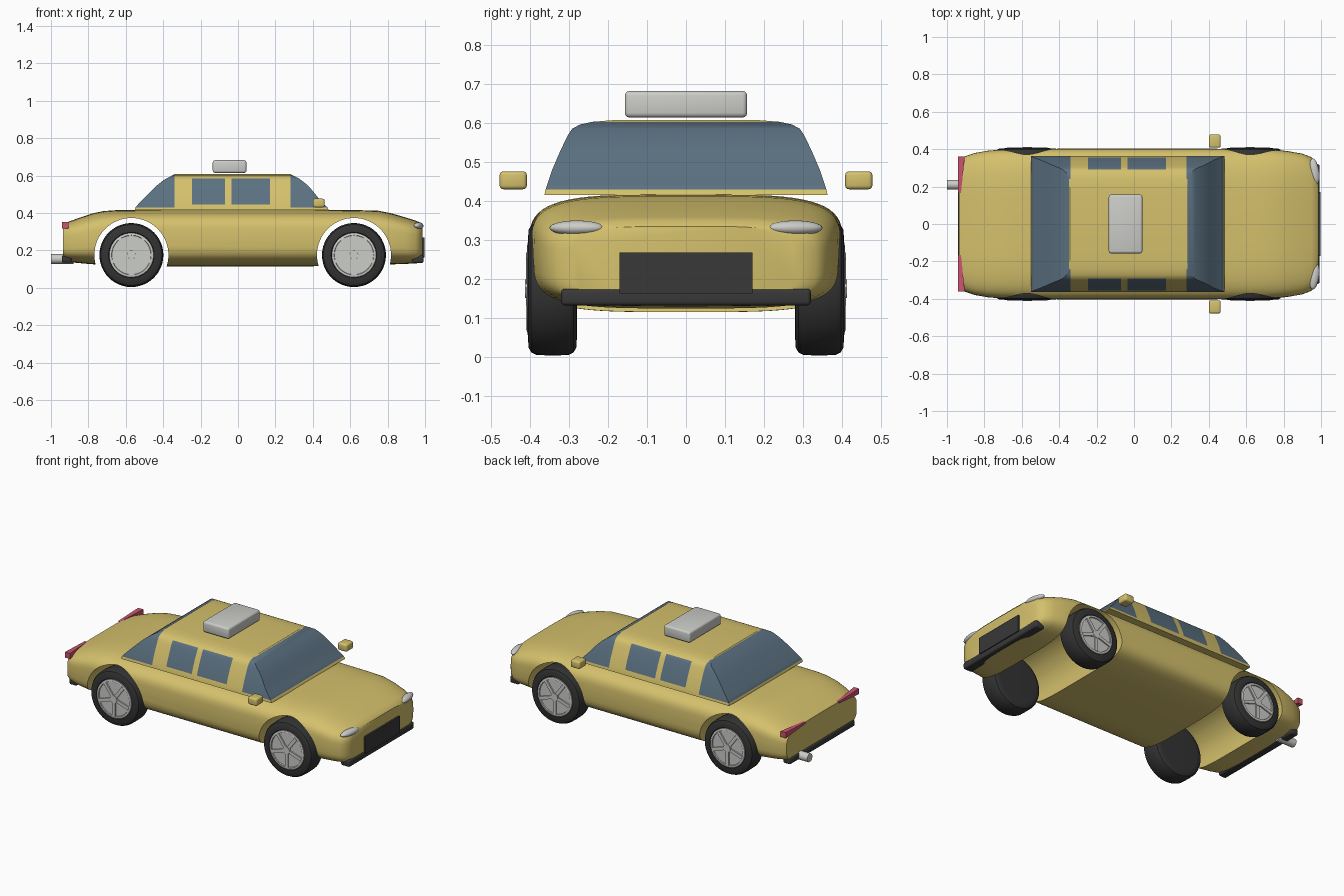
import bpy, bmesh, math
from mathutils import Matrix

if "Cube" in bpy.data.objects:
    bpy.data.objects.remove(bpy.data.objects["Cube"])


def material(name, rgb):
    m = bpy.data.materials.new(name)
    m.diffuse_color = (*rgb, 1)
    m.use_nodes = True
    m.node_tree.nodes["Principled BSDF"].inputs["Base Color"].default_value = m.diffuse_color
    return m


YELLOW = material("yellow paint", (0.66, 0.53, 0.15))
GLASS = material("blue glass", (0.105, 0.165, 0.22))
RUBBER = material("black rubber", (0.033, 0.033, 0.033))
TRIM = material("dark trim", (0.04, 0.04, 0.04))
SILVER = material("light grey", (0.60, 0.61, 0.58))
RED = material("tail red", (0.60, 0.09, 0.16))


def finish(name, bm, mats, angle=35):
    bmesh.ops.recalc_face_normals(bm, faces=bm.faces)
    me = bpy.data.meshes.new(name)
    bm.to_mesh(me)
    bm.free()
    ob = bpy.data.objects.new(name, me)
    bpy.context.collection.objects.link(ob)
    for m in mats:
        me.materials.append(m)
    smooth(ob, angle)
    return ob


def smooth(ob, angle=35):
    bpy.ops.object.select_all(action='DESELECT')
    ob.select_set(True)
    bpy.context.view_layer.objects.active = ob
    bpy.ops.object.shade_smooth_by_angle(angle=math.radians(angle))


def loft(rings, caps=True):
    """Skin closed rings of points into one shell."""
    bm = bmesh.new()
    rows = [[bm.verts.new(p) for p in r] for r in rings]
    n = len(rows[0])
    for a, b in zip(rows, rows[1:]):
        for i in range(n):
            j = (i + 1) % n
            bm.faces.new((a[i], a[j], b[j], b[i]))
    if caps:
        bm.faces.new(rows[0])
        bm.faces.new(rows[-1])
    return bm


def box(name, lo, hi, mat, bevel=0.0):
    bm = bmesh.new()
    bmesh.ops.create_cube(bm, size=1)
    for v in bm.verts:
        v.co = [(l + h) / 2 + c * (h - l) for l, h, c in zip(lo, hi, v.co)]
    if bevel:
        bmesh.ops.bevel(bm, geom=bm.edges[:], offset=bevel, segments=3,
                        profile=0.5, affect='EDGES')
    return finish(name, bm, [mat])


def lathe_y(profile, centre, side, segs=48):
    """Rings around the y axis from (radius, y) pairs."""
    cx, cz = centre
    return loft([[(cx + r * math.cos(2 * math.pi * i / segs), side * y,
                   cz + r * math.sin(2 * math.pi * i / segs))
                  for i in range(segs)] for r, y in profile])


# ---- Lower body: rounded sections along the length (x, half width, bottom, top)
SECTIONS = [
    (-.935, .345, .145, .342), (-.91, .36, .138, .352), (-.85, .38, .132, .374),
    (-.78, .392, .126, .397), (-.72, .397, .123, .41), (-.65, .4, .119, .415),
    (-.4, .403, .115, .417), (.4, .403, .115, .417), (.65, .4, .119, .415),
    (.75, .397, .122, .412), (.82, .39, .125, .398), (.9, .376, .128, .375),
    (.95, .357, .13, .359), (.975, .333, .134, .349), (.987, .29, .142, .335)]


def superellipse(x, w, zb, zt, n=64, power=4.0):
    ring = []
    for i in range(n):
        c, s = math.cos(2 * math.pi * i / n), math.sin(2 * math.pi * i / n)
        y = math.copysign(abs(c) ** (2 / power), c) * w
        z = math.copysign(abs(s) ** (2 / power), s) * (zt - zb) / 2
        ring.append((x, y, (zt + zb) / 2 + z))
    return ring


body = finish("body", loft([superellipse(*s) for s in SECTIONS]), [YELLOW])

# Wheel arches cut right across the body
WHEELS = [(-.57, .175), (.62, .175)]
for c in WHEELS:
    cutter = finish("arch_cutter", lathe_y([(.198, -.6), (.198, .6)], c, 1, 64), [YELLOW])
    cutter.hide_render = True
    mod = body.modifiers.new("arch", 'BOOLEAN')
    mod.operation, mod.solver, mod.object = 'DIFFERENCE', 'EXACT', cutter
    bpy.context.view_layer.objects.active = body
    bpy.ops.object.modifier_apply(modifier=mod.name)
    bpy.data.objects.remove(cutter)
smooth(body)

# ---- Cabin: stacked outlines (z, rear x, front x, half width)
LEVELS = [
    (.415, -.552, .485, .363), (.43, -.548, .478, .36), (.445, -.535, .462, .355),
    (.48, -.502, .43, .343), (.52, -.462, .398, .326), (.55, -.43, .37, .312),
    (.57, -.405, .345, .302), (.585, -.382, .325, .292), (.596, -.36, .303, .272),
    (.603, -.347, .287, .24), (.607, -.343, .283, .19)]
COLUMNS = [-.34, -.245, -.07, -.035, .17, .28]
rings = []
for z, x0, x1, w in LEVELS:
    xs = [x0] + COLUMNS + [x1]
    rings.append([(x, -w, z) for x in xs] + [(x, w, z) for x in reversed(xs)])
bm = loft(rings)
bm.faces.ensure_lookup_table()
for f in bm.faces:
    if len(f.verts) > 4:
        continue
    c = f.calc_center_median()
    end_glass = (c.x > .28 or c.x < -.34) and .43 < c.z < .604
    door_glass = (-.245 < c.x < -.07 or -.035 < c.x < .17) and .445 < c.z < .585
    f.material_index = int(end_glass or door_glass)
finish("cabin", bm, [YELLOW, GLASS], 30)

# ---- Roof sign, bumpers, grille
box("roof_sign", (-.135, -.157, .614), (.045, .157, .682), SILVER, .012)
box("front_bumper", (.93, -.32, .132), (.992, .32, .175), TRIM, .01)
box("rear_bumper", (-.942, -.32, .135), (-.89, .32, .175), TRIM, .01)
box("grille", (.97, -.17, .163), (.998, .17, .268), TRIM)

# ---- Exhaust pipe
bm = bmesh.new()
bmesh.ops.create_cone(bm, cap_ends=True, segments=24, radius1=.026, radius2=.026, depth=.12,
                      matrix=Matrix.Translation((-.94, .21, .154)) @ Matrix.Rotation(math.pi / 2, 4, 'Y'))
finish("exhaust_pipe", bm, [SILVER])

for side, tag in ((-1, "right"), (1, "left")):
    # Mirror
    y0, y1 = sorted((side * .408, side * .478))
    box("mirror_" + tag, (.4, y0, .43), (.463, y1, .476), YELLOW, .01)

    # Headlight
    bm = bmesh.new()
    bmesh.ops.create_uvsphere(bm, u_segments=24, v_segments=14, radius=1,
                              matrix=Matrix.Translation((.965, side * .28, .331))
                              @ Matrix.Rotation(side * .15, 4, 'Z')
                              @ Matrix.Diagonal((.025, .071, .019, 1)))
    finish("headlight_" + tag, bm, [SILVER], 60)

    # Tail light wedge, thicker at the outer end
    bm = loft([[(x, side * y, z) for x, z in ((xa, za), (xb, za), (xb, zb), (xa, zb))]
               for y, xa, xb, za, zb in ((.165, -.94, -.925, .334, .345),
                                         (.36, -.94, -.905, .317, .352))])
    finish("tail_light_" + tag, bm, [RED])

    # Wheels
    for c, end in zip(WHEELS, ("rear", "front")):
        tyre = [(.13, .28), (.15, .281), (.163, .288), (.17, .302), (.171, .34), (.17, .383),
                (.163, .397), (.15, .404), (.122, .405), (.117, .398)]
        finish(f"tyre_{end}_{tag}", lathe_y(tyre, c, side), [RUBBER])
        hub = [(.118, .38), (.118, .406), (.106, .408), (.104, .402)]
        bm = lathe_y(hub, c, side)
        # Five spokes and a centre cap
        for k in range(5):
            bmesh.ops.create_cube(bm, size=1, matrix=Matrix.Translation((c[0], side * .403, c[1]))
                                  @ Matrix.Rotation(math.pi / 2 + k * math.tau / 5, 4, 'Y')
                                  @ Matrix.Translation((.062, 0, 0))
                                  @ Matrix.Diagonal((.09, .014, .02, 1)))
        bmesh.ops.create_cone(bm, cap_ends=True, segments=24, radius1=.024, radius2=.024, depth=.016,
                              matrix=Matrix.Translation((c[0], side * .405, c[1]))
                              @ Matrix.Rotation(math.pi / 2, 4, 'X'))
        finish(f"hub_{end}_{tag}", bm, [SILVER])
